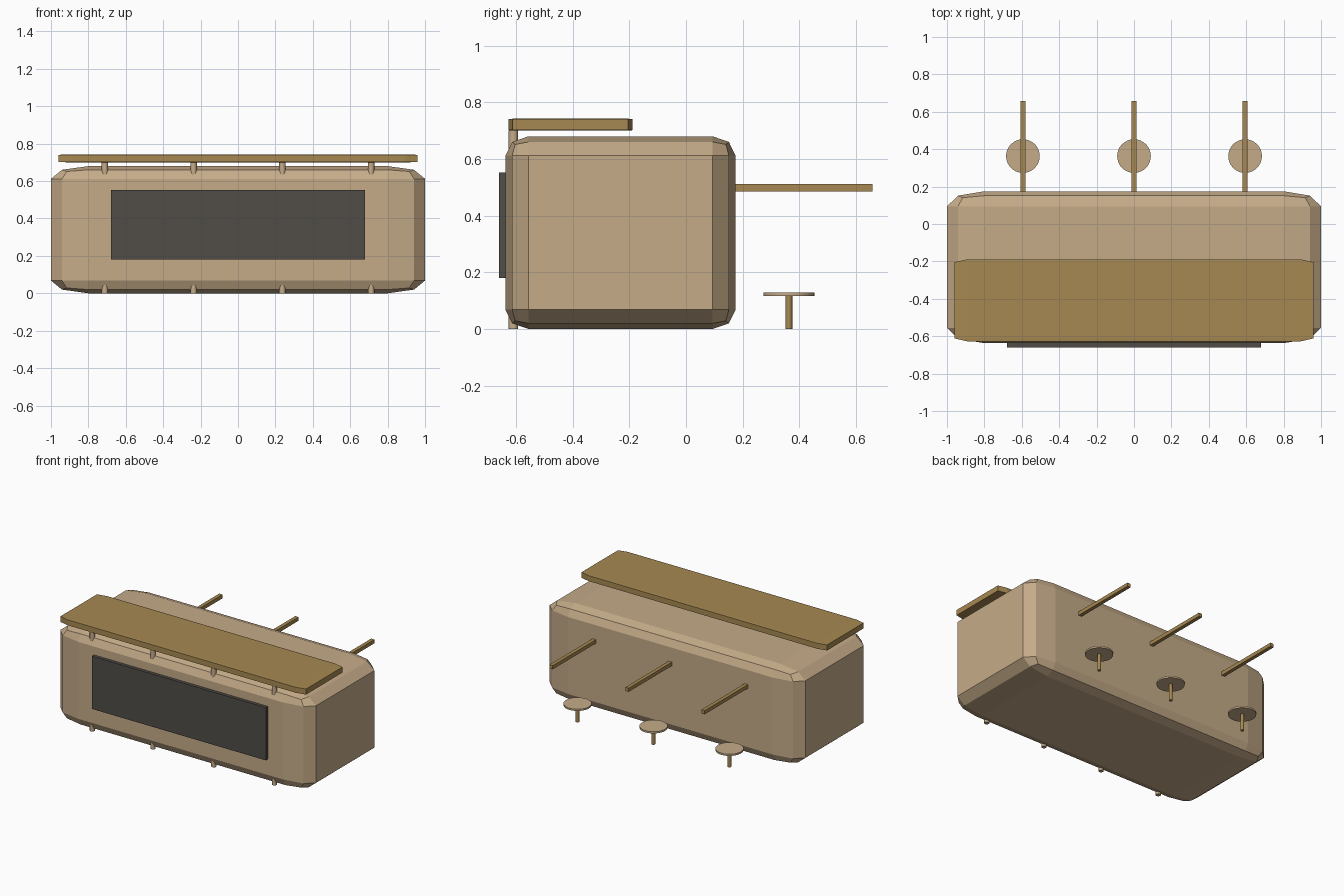
import bpy
import bmesh

cube = bpy.data.objects.get("Cube")
if cube:
    bpy.data.objects.remove(cube, do_unlink=True)


def material(name, rgb):
    mat = bpy.data.materials.new(name)
    mat.use_nodes = True
    color = (*rgb, 1.0)
    mat.diffuse_color = color
    mat.node_tree.nodes["Principled BSDF"].inputs["Base Color"].default_value = color
    return mat


TAN = material("tan", (0.56, 0.41, 0.25))
WOOD = material("golden brown", (0.39, 0.25, 0.084))
DARK = material("charcoal", (0.082, 0.074, 0.064))


def add_object(name, bm, mat):
    mesh = bpy.data.meshes.new(name)
    bm.to_mesh(mesh)
    bm.free()
    mesh.materials.append(mat)
    obj = bpy.data.objects.new(name, mesh)
    bpy.context.collection.objects.link(obj)
    return obj


def box(name, low, high, mat, bevel=0.0, segments=1):
    """Box between two corners; the bevel stretches with the box."""
    bm = bmesh.new()
    bmesh.ops.create_cube(bm, size=1)
    if bevel:
        bmesh.ops.bevel(bm, geom=bm.edges[:], offset=bevel, segments=segments,
                        profile=0.5, affect='EDGES')
    size = [b - a for a, b in zip(low, high)]
    middle = [(a + b) / 2 for a, b in zip(low, high)]
    bmesh.ops.scale(bm, vec=size, verts=bm.verts)
    bmesh.ops.translate(bm, vec=middle, verts=bm.verts)
    return add_object(name, bm, mat)


def cylinder(name, x, y, bottom, top, radius, mat, sides):
    bm = bmesh.new()
    bmesh.ops.create_cone(bm, cap_ends=True, segments=sides, radius1=radius,
                          radius2=radius, depth=top - bottom)
    bmesh.ops.translate(bm, vec=(x, y, (bottom + top) / 2), verts=bm.verts)
    obj = add_object(name, bm, mat)
    for face in obj.data.polygons:
        face.use_smooth = abs(face.normal.z) < 0.5
    obj.data.set_sharp_from_angle(angle=0.8)
    return obj


# Main body with stretched rounded edges
box("body", (-1, -0.637, 0), (1, 0.175, 0.68), TAN, 0.1, 2)

# Front panel and roof board
box("front_panel", (-0.68, -0.66, 0.18), (0.68, -0.615, 0.553), DARK)
box("roof_board", (-0.96, -0.627, 0.70), (0.96, -0.189, 0.742), WOOD, 0.035)

# Posts carrying the roof board
for i in range(4):
    cylinder(f"post_{i + 1}", -0.712 + 0.4747 * i, -0.609, 0, 0.70, 0.017, TAN, 12)

# Rear poles, each above a round stool
for side, x in (("right", -0.594), ("middle", 0), ("left", 0.594)):
    box(f"{side}_rear_pole", (x - 0.013, 0.12, 0.485), (x + 0.013, 0.658, 0.511), WOOD)
    cylinder(f"{side}_stool_leg", x, 0.363, 0, 0.12, 0.012, WOOD, 12)
    cylinder(f"{side}_stool_seat", x, 0.363, 0.117, 0.129, 0.09, TAN, 32)
